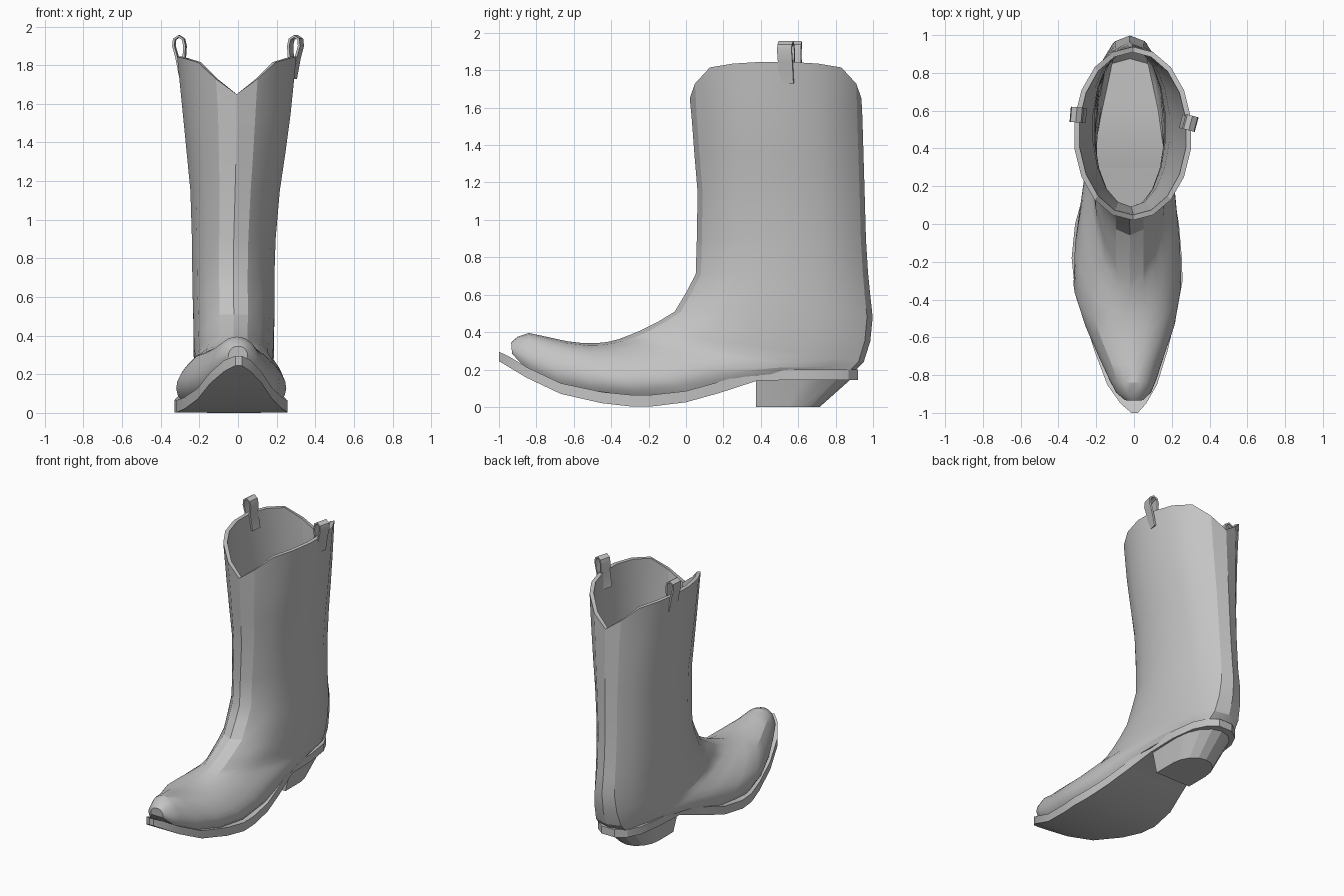
import bpy, bmesh, math

if "Cube" in bpy.data.objects:
    bpy.data.objects.remove(bpy.data.objects["Cube"], do_unlink=True)

leather = bpy.data.materials.new("grey leather")
leather.diffuse_color = (0.55, 0.55, 0.55, 1)
leather.use_nodes = True
for node in leather.node_tree.nodes:
    if node.type == 'BSDF_PRINCIPLED':
        node.inputs["Base Color"].default_value = (0.55, 0.55, 0.55, 1)
        node.inputs["Roughness"].default_value = 0.7


def loft(name, rings, smooth=25):
    """Skin a list of equal-length closed rings and cap both ends."""
    bm = bmesh.new()
    rows = [[bm.verts.new(p) for p in ring] for ring in rings]
    n = len(rows[0])
    for a, b in zip(rows, rows[1:]):
        for i in range(n):
            j = (i + 1) % n
            bm.faces.new((a[i], a[j], b[j], b[i]))
    bm.faces.new(rows[0])
    bm.faces.new(rows[-1])
    bmesh.ops.recalc_face_normals(bm, faces=bm.faces[:])
    mesh = bpy.data.meshes.new(name)
    bm.to_mesh(mesh)
    bm.free()
    mesh.materials.append(leather)
    obj = bpy.data.objects.new(name, mesh)
    bpy.context.collection.objects.link(obj)
    bpy.ops.object.select_all(action='DESELECT')
    obj.select_set(True)
    bpy.context.view_layer.objects.active = obj
    bpy.ops.object.shade_smooth_by_angle(angle=math.radians(smooth))


def interp(table, t):
    """Piecewise linear lookup in (t, value) pairs."""
    for (a, va), (b, vb) in zip(table, table[1:]):
        if t <= b:
            return va + (vb - va) * max(0, t - a) / (b - a)
    return table[-1][1]


# Half cross-sections from front/top (v=1) to back/bottom (v=0)
OVAL = [(math.sin(math.radians(a)), (1 + math.cos(math.radians(a))) / 2)
        for a in range(0, 181, 20)]
DOME = [(0, 1), (0.34, 0.96), (0.62, 0.84), (0.79, 0.68), (0.91, 0.52),
        (0.98, 0.38), (1, 0.25), (0.97, 0.12), (0.87, 0), (0, 0)]
# Height of the dipped top line by distance from the middle
SCOOP = [(0, 1.65), (0.10, 1.72), (0.16, 1.79), (0.21, 1.82), (0.31, 1.845)]


def section(fy, fz, by, bz, left, right, m, inset=0.0, scoop=False):
    """Ring between a front and a back point, blending oval (m=0) to dome (m=1)."""
    d = math.hypot(by - fy, bz - fz)
    k = min(inset / d, 0.25)
    fy, fz, by, bz = (fy + (by - fy) * k, fz + (bz - fz) * k,
                      by - (by - fy) * k, bz - (bz - fz) * k)
    cx, hw = (left + right) / 2, (right - left) / 2
    half = [(a + (c - a) * m, b + (e - b) * m)
            for (a, b), (c, e) in zip(OVAL, DOME)]
    pts = []
    for u, v in half + [(-u, v) for u, v in half[-2:0:-1]]:
        z = interp(SCOOP, abs(u) * hw) if scoop else bz + (fz - bz) * v
        pts.append((cx + u * (hw - inset), by + (fy - by) * v, z))
    return pts


# Upper: rings swing from upright at the toe to level in the shaft
# (front y, front z, back y, back z, min x, max x, dome amount)
upper = [
    (-0.935, 0.345, -0.93, 0.285, -0.05, 0.05, 1),
    (-0.90, 0.376, -0.89, 0.24, -0.095, 0.09, 1),
    (-0.84, 0.395, -0.82, 0.19, -0.13, 0.118, 1),
    (-0.74, 0.374, -0.68, 0.115, -0.19, 0.16, 1),
    (-0.64, 0.352, -0.48, 0.07, -0.262, 0.218, 1),
    (-0.55, 0.341, -0.25, 0.055, -0.32, 0.25, 1),
    (-0.47, 0.342, 0.02, 0.08, -0.312, 0.243, 1),
    (-0.42, 0.347, 0.30, 0.16, -0.275, 0.22, 1),
    (-0.36, 0.362, 0.62, 0.19, -0.242, 0.198, 0.85),
    (-0.30, 0.385, 0.90, 0.19, -0.23, 0.188, 0.35),
    (-0.24, 0.41, 0.95, 0.24, -0.235, 0.19, 0.25),
    (-0.15, 0.455, 0.985, 0.35, -0.235, 0.19, 0.15),
    (-0.06, 0.51, 0.998, 0.48, -0.235, 0.192, 0.05),
    (0.00, 0.61, 0.985, 0.60, -0.238, 0.192, 0),
    (0.052, 0.71, 0.973, 0.72, -0.24, 0.192, 0),
    (0.058, 0.90, 0.962, 0.90, -0.242, 0.198, 0),
    (0.062, 1.15, 0.955, 1.15, -0.25, 0.22, 0),
    (0.045, 1.35, 0.949, 1.35, -0.27, 0.25, 0),
    (0.03, 1.55, 0.943, 1.55, -0.29, 0.277, 0),
]
rim = (0.02, 1.845, 0.938, 1.845, -0.32, 0.307, 0)
rings = [section(*r) for r in upper]
rings.append(section(*rim, scoop=True))
rings.append(section(*rim, inset=0.028, scoop=True))
rings += [section(*r, inset=0.03) for r in reversed(upper[3:])]
loft("boot_upper", rings)

# Sole: thin curved slab (y, bottom, top, min x, max x)
sole = [
    (-1.00, 0.245, 0.295, -0.014, 0.02),
    (-0.95, 0.215, 0.272, -0.072, 0.065),
    (-0.85, 0.155, 0.212, -0.142, 0.122),
    (-0.67, 0.07, 0.127, -0.21, 0.178),
    (-0.45, 0.02, 0.08, -0.278, 0.23),
    (-0.30, 0.003, 0.065, -0.318, 0.257),
    (-0.18, 0.003, 0.065, -0.33, 0.253),
    (0.00, 0.025, 0.085, -0.312, 0.238),
    (0.18, 0.075, 0.135, -0.262, 0.208),
    (0.38, 0.14, 0.195, -0.215, 0.17),
    (0.60, 0.145, 0.20, -0.21, 0.17),
    (0.78, 0.145, 0.20, -0.185, 0.145),
    (0.87, 0.145, 0.20, -0.14, 0.10),
    (0.92, 0.145, 0.20, -0.07, 0.035),
]
loft("sole", [[(l, y, b), (r, y, b), (r, y, t), (l, y, t)]
              for y, b, t, l, r in sole], 20)


def heel_ring(z, back, hw):
    """D-shaped outline with a straight front edge."""
    y0, cx = 0.375, -0.02
    ym = y0 + (back - y0) * 0.5
    pts = [(cx - hw, y0, z), (cx + hw, y0, z)]
    for i in range(9):
        a = math.pi * i / 8
        pts.append((cx + hw * math.cos(a), ym + (back - ym) * math.sin(a), z))
    return pts


# Heel block, undercut at the back
loft("heel", [heel_ring(0.0, 0.715, 0.14), heel_ring(0.16, 0.895, 0.178)], 20)

# Pull straps: ribbon loops over the rim at each side (outward x, z)
loop = [(0.292, 1.73), (0.313, 1.84), (0.330, 1.90), (0.326, 1.935), (0.303, 1.95),
        (0.280, 1.935), (0.272, 1.90), (0.276, 1.84), (0.256, 1.73)]


def strap(name, side, y, shift, turn):
    """Ribbon along the loop, turned about its own upright axis."""
    c, s = math.cos(turn), math.sin(turn)
    rings = []
    for i, (x, z) in enumerate(loop):
        (xa, za), (xb, zb) = loop[max(i - 1, 0)], loop[min(i + 1, len(loop) - 1)]
        d = math.hypot(xb - xa, zb - za)
        nx, nz = (zb - za) / d * 0.006, -(xb - xa) / d * 0.006
        ring = []
        for k, w in ((1, -0.04), (1, 0.04), (-1, 0.04), (-1, -0.04)):
            px = side * (x + k * nx - 0.3)
            ring.append((side * 0.3 + shift + px * c - w * s, y + px * s + w * c, z + k * nz))
        rings.append(ring)
    loft(name, rings, 35)


strap("left_pull_strap", 1, 0.535, -0.003, math.radians(-15))
strap("right_pull_strap", -1, 0.578, -0.002, math.radians(-5))
